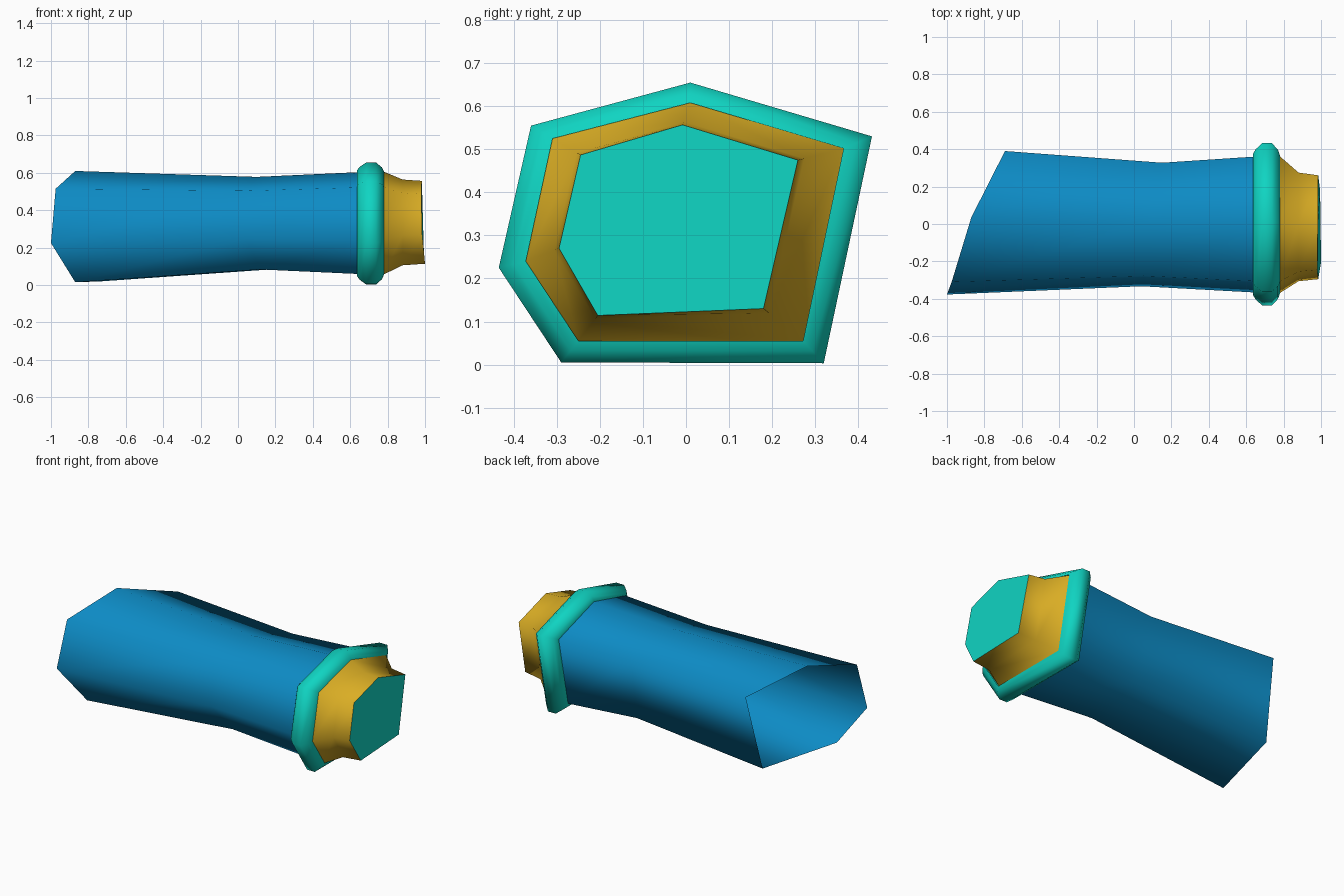
import bpy
import bmesh

if "Cube" in bpy.data.objects:
    bpy.data.objects.remove(bpy.data.objects["Cube"])

# Outline shared by all sections as (y, z): top, back, bottom back, bottom front, front low, front high
COLLAR = [(0.01, 0.655), (0.432, 0.53), (0.32, 0.003), (-0.29, 0.005), (-0.435, 0.225), (-0.36, 0.555)]
NECK = [(0.01, 0.608), (0.366, 0.502), (0.272, 0.055), (-0.25, 0.055), (-0.372, 0.24), (-0.31, 0.525)]
TIP = [(-0.008, 0.557), (0.26, 0.475), (0.18, 0.13), (-0.205, 0.114), (-0.295, 0.27), (-0.245, 0.487)]
MOUTH = [(0.035, 0.61), (0.39, 0.50), (0.28, 0.02), (-0.26, 0.015), (-0.377, 0.225), (-0.31, 0.515)]


def material(name, rgb):
    m = bpy.data.materials.new(name)
    m.diffuse_color = (*rgb, 1)
    m.use_nodes = True
    m.node_tree.nodes["Principled BSDF"].inputs["Base Color"].default_value = m.diffuse_color
    return m


blue = material("blue", (0.004, 0.26, 0.56))
teal = material("teal", (0.005, 0.66, 0.54))
gold = material("gold", (0.70, 0.42, 0.018))


def section(x, outline):
    """Place an outline at one x, or at one x per corner."""
    xs = x if isinstance(x, list) else [x] * len(outline)
    return [(a, y, z) for a, (y, z) in zip(xs, outline)]


def scaled(outline, s, cz=0.325):
    return [(y * s, cz + (z - cz) * s) for y, z in outline]


def mix(a, b, t):
    return [(p[0] + (q[0] - p[0]) * t, p[1] + (q[1] - p[1]) * t) for p, q in zip(a, b)]


def loft(name, sections, mat, smooth=True):
    """Skin a row of sections; a single section becomes a flat plate."""
    bm = bmesh.new()
    rings = [[bm.verts.new(p) for p in s] for s in sections]
    n = len(rings[0])
    if len(rings) == 1:
        bm.faces.new(rings[0][::-1])
    for a, b in zip(rings, rings[1:]):
        for i in range(n):
            j = (i + 1) % n
            bm.faces.new((a[i], b[i], b[j], a[j]))
    for f in bm.faces:
        f.smooth = smooth
    me = bpy.data.meshes.new(name)
    bm.to_mesh(me)
    bm.free()
    me.materials.append(mat)
    ob = bpy.data.objects.new(name, me)
    bpy.context.collection.objects.link(ob)
    return ob


# Open tube with a slanted mouth and a slight waist
loft("tube", [
    section([-0.87, -0.69, -0.73, -0.87, -1.0, -0.975], MOUTH),
    section([0.10, 0.15, 0.17, 0.12, 0.04, 0.05], scaled(NECK, 0.895)),
    section(0.65, scaled(NECK, 0.985)),
], blue)

# Rounded collar band
loft("collar", [
    section(0.635, scaled(NECK, 0.97)),
    section(0.637, mix(NECK, COLLAR, 0.15)),
    section(0.65, mix(NECK, COLLAR, 0.5)),
    section(0.685, COLLAR),
    section(0.738, COLLAR),
    section(0.77, mix(NECK, COLLAR, 0.45)),
    section(0.78, NECK),
], teal)

# Flared neck narrowing to the tip
TIP_X = [0.983, 0.985, 0.995, 1.0, 0.985, 0.98]
loft("neck", [
    section(0.775, NECK),
    section(0.88, mix(TIP, NECK, 0.14)),
    section(TIP_X, TIP),
], gold)

# Flat end plate
loft("end_plate", [section(TIP_X, TIP)], teal, smooth=False)
